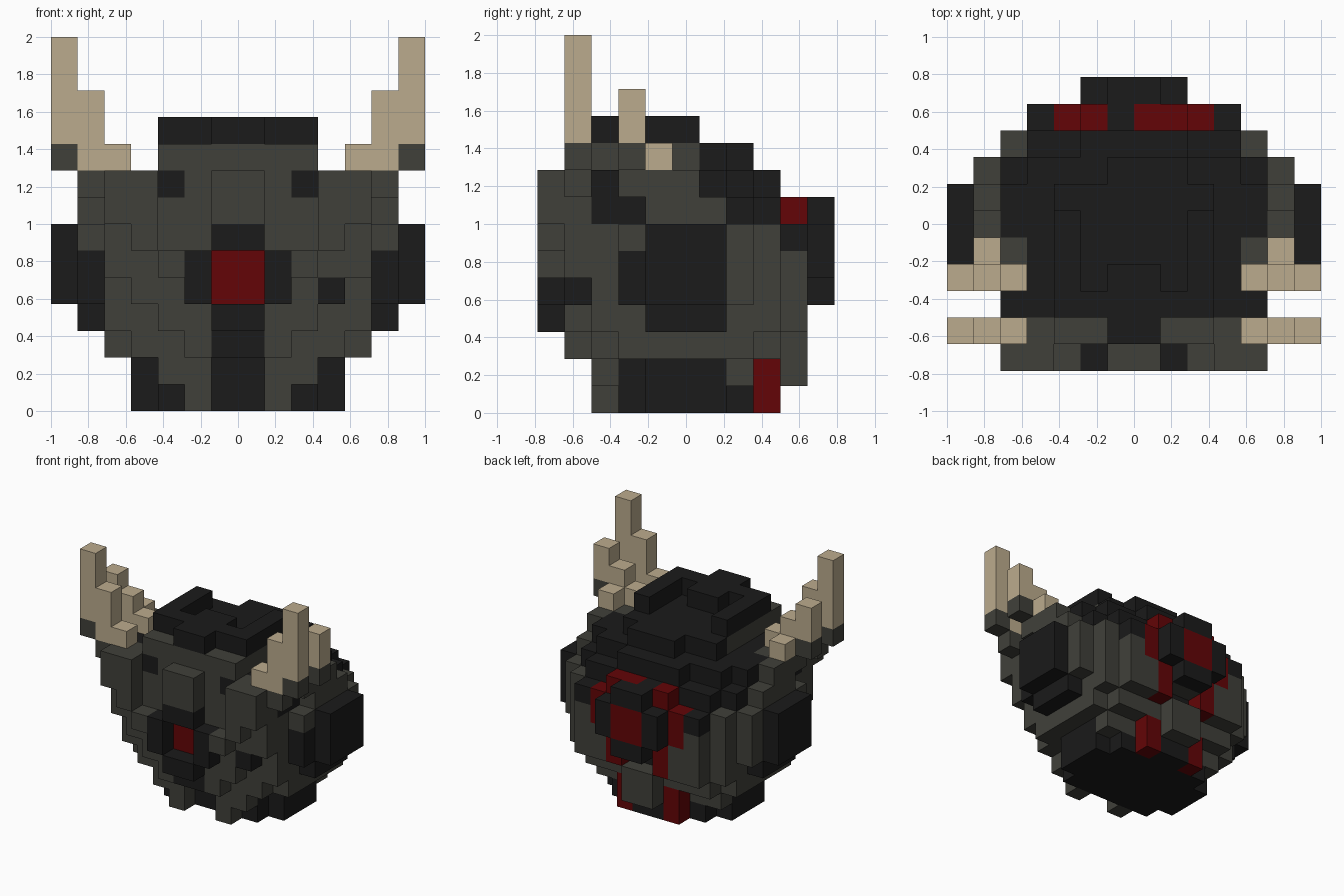
import bpy

cube = bpy.data.objects.get("Cube")
if cube:
    bpy.data.objects.remove(cube)

UNIT = 1 / 7
DEPTH = 11  # blocks from front to back


def make_material(name, red, green, blue):
    mat = bpy.data.materials.new(name)
    mat.use_nodes = True
    colour = (red, green, blue, 1)
    mat.diffuse_color = colour
    mat.node_tree.nodes["Principled BSDF"].inputs["Base Color"].default_value = colour
    return mat


GREY, DARK, RED, TAN = range(4)
materials = [make_material("warm grey", .051, .051, .042),
             make_material("charcoal", .0105, .0105, .0105),
             make_material("deep red", .125, .0015, .002),
             make_material("bone tan", .5, .41, .27)]

blocks = {}  # (column, row, layer) -> (part, colour)


def put(part, colour, columns, rows, layers, sides=(1, -1)):
    """Fill a mirrored box of blocks; columns count outward from the middle."""
    for c in range(columns[0], columns[1]):
        for j in range(rows[0], rows[-1] + 1):
            for k in range(layers[0], layers[-1] + 1):
                for side in sides:
                    blocks[(c if side > 0 else -c - 1, j, k)] = (part, colour)


def carve(columns, rows, layers):
    put("empty", GREY, columns, rows, layers)


def layer(k, first_row, *half_widths, colour=GREY):
    """One horizontal slice of the head, as half widths from front to back."""
    for j, half in enumerate(half_widths, first_row):
        put("head", colour, (0, half), [j], [k])


# Head, slice by slice
layer(0, 3, 3, 4, 4, 4, 3, 2, colour=DARK)
layer(1, 3, 3, 4, 4, 4, colour=DARK)
layer(1, 7, 4, 2, 1)
layer(2, 1, 2, 4, 5, 5, 5, 5, 5, 4, 1)
layer(3, 0, 1, 3, 5, 5, 6, 6, 6, 5, 5, 4)
layer(4, 0, 2, 4, 5, 6, 6, 6, 6, 6, 5, 4, 1)
layer(5, 0, 3, 5, 5, 6, 6, 6, 6, 6, 5, 4, 2)
layer(6, 0, 4, 5, 5, 6, 6, 6, 6, 6, 5, 4, 2)
layer(7, 0, 5, 5, 5, 5, 6, 6, 6, 5, 4, 2, 1)
layer(8, 0, 5, 6, 5, 6, 6, 6, 5, 4, 2)
layer(9, 1, 3, 3, 3, 3, 3, 3, 1)

# Gaps between forehead and brows
carve((1, 3), [0], (6, 8))

# Dark scalp and temples
put("head", DARK, (0, 5), (2, 3), [8])
put("head", DARK, (0, 4), [4], [8])
put("head", DARK, (0, 5), (5, 6), [8])
put("head", DARK, (0, 4), [7], [8])
put("head", DARK, (0, 2), [8], [8])
put("head", DARK, (0, 5), (2, 3), [7])
put("head", DARK, (0, 5), [7], [7])
put("head", DARK, (0, 4), [8], [7])
put("head", DARK, (0, 2), [9], [7])
put("head", DARK, (3, 4), [9], [6])
put("head", DARK, (0, 2), (3, 5), [9])
put("head", DARK, (0, 3), [6], [9])
put("head", DARK, (0, 1), [7], [9])
put("head", DARK, (1, 2), [7], [9], sides=[1])
put("head", DARK, (2, 3), [1], [8])

# Face: recessed red centre with a dark surround
carve((0, 1), [0], (4, 5))
put("face", RED, (0, 1), [1], (4, 5))
put("face", DARK, (1, 2), [0], (4, 5))
put("face", DARK, (0, 1), [0], [3])
put("face", DARK, (0, 1), [0], [6])
put("face", DARK, (0, 1), [1], (2, 3))
put("face", DARK, (3, 4), [1], [4], sides=[1])

# Jaw tusks
put("tusks", GREY, (1, 2), [2], [0])
put("tusks", GREY, (1, 3), [2], [1])

# Ears
put("ears", DARK, (6, 7), (4, 6), (4, 6))
put("ears", DARK, (5, 6), (4, 6), (3, 6))
put("ears", DARK, (5, 6), [3], (4, 5))

# Crown ridge around the sunken top
put("crown", DARK, (0, 1), (1, 3), [10])
put("crown", DARK, (0, 3), [2], [10])
put("crown", DARK, (2, 3), (3, 5), [10])

# Back ornament: dark boss with a red centre and a stepped red ring
put("back_boss", DARK, (0, 2), [10], (5, 6))
put("back_boss", DARK, (0, 1), [10], [4])
put("back_boss", DARK, (0, 1), [10], [7])
put("back_boss", RED, (0, 1), [10], (5, 6))
put("back_boss", RED, (1, 2), [9], [7])
put("back_boss", RED, (0, 1), [9], [7], sides=[1])
put("back_boss", RED, (2, 3), [9], (5, 6))
put("back_boss", RED, (1, 2), [9], (3, 4))
put("back_boss", RED, (1, 2), [8], (0, 1))
carve((0, 1), [9], [3])
put("back_boss", DARK, (0, 1), [8], [3])

# Horns: tall front prong and short rear prong, each on a grey foot
put("horns", TAN, (4, 6), [1], [9])
put("horns", TAN, (5, 6), [1], (10, 11))
put("horns", TAN, (6, 7), [1], (10, 13))
put("horns", TAN, (4, 6), [3], [9])
put("horns", TAN, (5, 6), [3], [10])
put("horns", TAN, (6, 7), [3], (10, 11))
put("horns", TAN, (5, 6), [4], [9])
for row in (1, 3):
    put("horns", GREY, (6, 7), [row], [9])

blocks = {cell: info for cell, info in blocks.items() if info[0] != "empty"}


def build(part):
    """Make one object from the exposed faces of a part's blocks."""
    points, faces, colours = {}, [], []
    for cell, (owner, colour) in blocks.items():
        if owner != part:
            continue
        for axis in range(3):
            u, v = (axis + 1) % 3, (axis + 2) % 3
            for step in (0, 1):
                neighbour = list(cell)
                neighbour[axis] += 2 * step - 1
                if tuple(neighbour) in blocks:
                    continue
                face = []
                for du, dv in ((0, 0), (1, 0), (1, 1), (0, 1)):
                    corner = list(cell)
                    corner[axis] += step
                    corner[u] += du
                    corner[v] += dv
                    face.append(points.setdefault(tuple(corner), len(points)))
                faces.append(face if step else face[::-1])
                colours.append(colour)
    verts = [(x * UNIT, (y - DEPTH / 2) * UNIT, z * UNIT) for x, y, z in points]
    mesh = bpy.data.meshes.new(part)
    mesh.from_pydata(verts, [], faces)
    used = sorted(set(colours))
    for index in used:
        mesh.materials.append(materials[index])
    for polygon, colour in zip(mesh.polygons, colours):
        polygon.material_index = used.index(colour)
    mesh.update()
    bpy.context.collection.objects.link(bpy.data.objects.new(part, mesh))


for part in ("head", "face", "tusks", "ears", "crown", "back_boss", "horns"):
    build(part)
